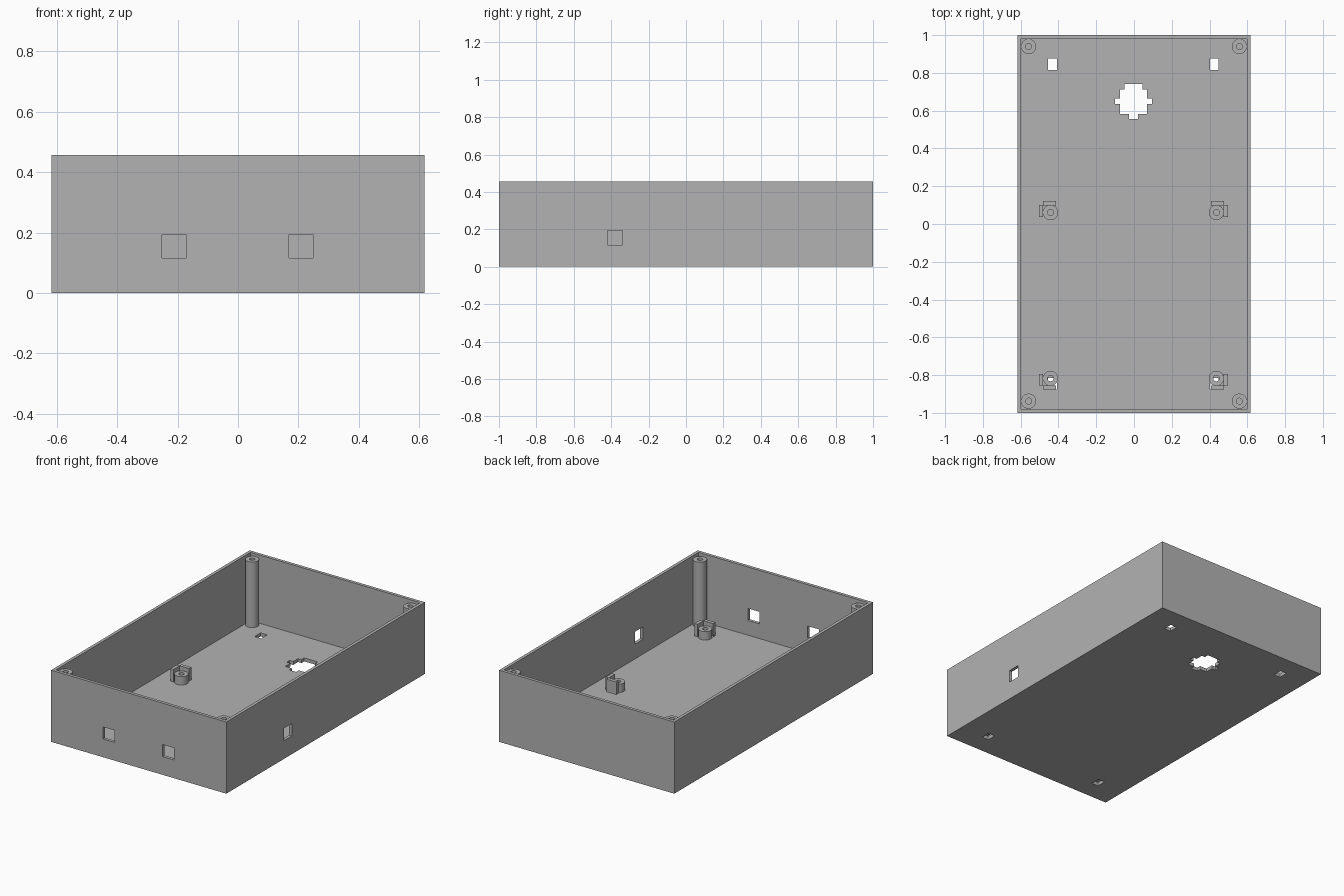
import bpy
import bmesh
import math

if "Cube" in bpy.data.objects:
    bpy.data.objects.remove(bpy.data.objects["Cube"], do_unlink=True)

W, L, H = 0.618, 1.0, 0.457     # half width, half length, height
WALL, FLOOR = 0.02, 0.022

grey = bpy.data.materials.new("plain grey")
grey.use_nodes = True
grey.diffuse_color = (0.45, 0.45, 0.45, 1)
grey.node_tree.nodes["Principled BSDF"].inputs["Base Color"].default_value = grey.diffuse_color


def add_object(name, bm):
    bmesh.ops.recalc_face_normals(bm, faces=bm.faces)
    mesh = bpy.data.meshes.new(name)
    bm.to_mesh(mesh)
    bm.free()
    mesh.materials.append(grey)
    ob = bpy.data.objects.new(name, mesh)
    bpy.context.collection.objects.link(ob)
    return ob


def box(name, x0, x1, y0, y1, z0, z1):
    bm = bmesh.new()
    bmesh.ops.create_cube(bm, size=1)
    for v in bm.verts:
        v.co.x = x1 if v.co.x > 0 else x0
        v.co.y = y1 if v.co.y > 0 else y0
        v.co.z = z1 if v.co.z > 0 else z0
    return add_object(name, bm)


def tube(name, x, y, z0, z1, outer=0.04, inner=0.016, n=32):
    bm = bmesh.new()
    rings = []
    for r, z in ((outer, z0), (outer, z1), (inner, z1), (inner, z0)):
        rings.append([bm.verts.new((x + r * math.cos(2 * math.pi * i / n),
                                    y + r * math.sin(2 * math.pi * i / n), z))
                      for i in range(n)])
    for k in range(4):
        a, b = rings[k], rings[(k + 1) % 4]
        for i in range(n):
            j = (i + 1) % n
            bm.faces.new((a[i], a[j], b[j], b[i]))
    ob = add_object(name, bm)
    select_only(ob)
    bpy.ops.object.shade_smooth_by_angle(angle=math.radians(40))
    return ob


def select_only(ob):
    bpy.ops.object.select_all(action='DESELECT')
    ob.select_set(True)
    bpy.context.view_layer.objects.active = ob


def cut(ob, *bounds):
    cutter = box("cutter", *bounds)
    cutter.hide_render = True
    mod = ob.modifiers.new("opening", 'BOOLEAN')
    mod.operation = 'DIFFERENCE'
    mod.solver = 'EXACT'
    mod.object = cutter
    select_only(ob)
    bpy.ops.object.modifier_apply(modifier=mod.name)
    bpy.data.objects.remove(cutter, do_unlink=True)


# Open tray
tray = box("case_tray", -W, W, -L, L, 0, H)
cut(tray, -W + WALL, W - WALL, -L + WALL, L - WALL, FLOOR, H + 0.1)

# Square ports in the front and side walls
for x in (-0.212, 0.209):
    cut(tray, x - 0.04, x + 0.04, -L - 0.1, -L + 0.1, 0.116, 0.193)
cut(tray, W - 0.1, W + 0.1, -0.42, -0.34, 0.116, 0.195)

# Small slots through the floor
for x in (-0.431, 0.425):
    for y in (-0.846, 0.846):
        cut(tray, x - 0.023, x + 0.023, y - 0.03, y + 0.03, -0.1, 0.1)

# Stepped round opening in the floor
for half, y0, y1 in ((0.098, 0.635, 0.664), (0.072, 0.582, 0.712),
                     (0.048, 0.6, 0.74), (0.024, 0.556, 0.7)):
    cut(tray, -half - 0.003, half - 0.003, y0, y1, -0.1, 0.1)

# Corner screw posts
for side, sx in (("right", -1), ("left", 1)):
    for end, y in (("front", -0.938), ("back", 0.94)):
        tube(f"{end}_{side}_screw_post", sx * 0.558, y, FLOOR, 0.44)

# Board standoffs, each with two guide plates
for side, sx, x in (("right", -1, -0.442), ("left", 1, 0.436)):
    for end, sy, y in (("front", -1, -0.817), ("back", 1, 0.061)):
        name = f"{end}_{side}"
        tube(f"{name}_standoff", x, y, FLOOR, 0.076)
        xs = sorted((x + sx * 0.039, x + sx * 0.061))
        ys = sorted((y - sy * 0.023, y + sy * 0.039))
        box(f"{name}_side_guide", *xs, *ys, FLOOR, 0.102)
        xs = sorted((x - sx * 0.029, x + sx * 0.04))
        ys = sorted((y + sy * 0.037, y + sy * 0.06))
        box(f"{name}_end_guide", *xs, *ys, FLOOR, 0.102)
